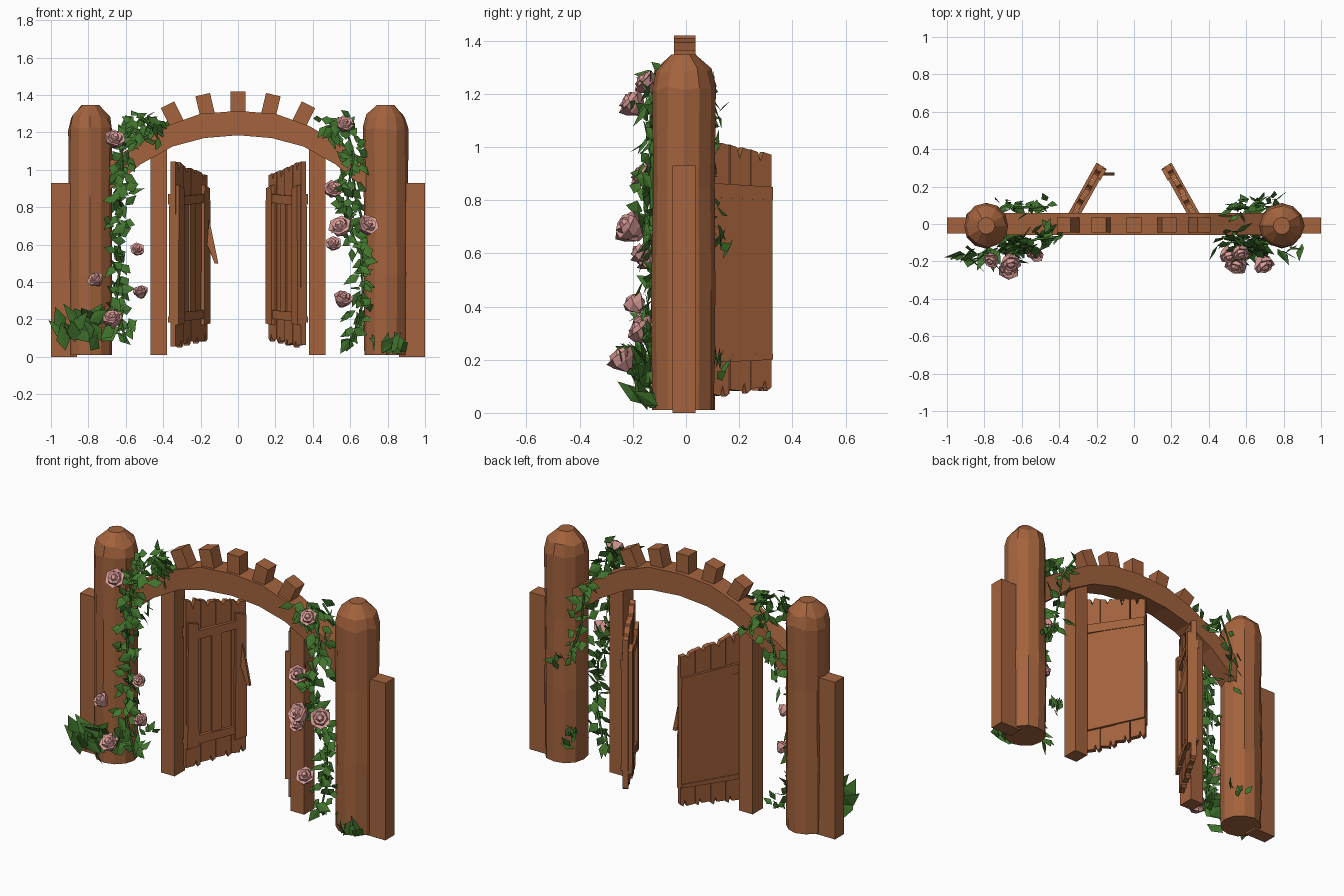
import bpy, bmesh, math, random
from mathutils import Vector, Matrix

random.seed(7)
rnd = random.uniform
if "Cube" in bpy.data.objects:
    bpy.data.objects.remove(bpy.data.objects["Cube"], do_unlink=True)


def material(name, rgb):
    m = bpy.data.materials.new(name)
    m.use_nodes = True
    m.diffuse_color = (*rgb, 1)
    m.node_tree.nodes["Principled BSDF"].inputs["Base Color"].default_value = (*rgb, 1)
    return m


WOOD = material("warm wood", (0.37, 0.125, 0.047))
LEAF = material("leaf green", (0.055, 0.18, 0.027))
PINK = material("rose pink", (0.72, 0.34, 0.32))


def finish(name, bm, mat, matrix=None):
    if matrix:
        bm.transform(matrix)
    bmesh.ops.recalc_face_normals(bm, faces=bm.faces)
    me = bpy.data.meshes.new(name)
    bm.to_mesh(me)
    bm.free()
    me.materials.append(mat)
    ob = bpy.data.objects.new(name, me)
    bpy.context.collection.objects.link(ob)


def prism(name, outline, y0, y1, matrix=None):
    """Extrude an x-z outline from y0 to y1."""
    bm = bmesh.new()
    face = bm.faces.new([bm.verts.new((x, y0, z)) for x, z in outline])
    ext = bmesh.ops.extrude_face_region(bm, geom=[face])["geom"]
    verts = [g for g in ext if isinstance(g, bmesh.types.BMVert)]
    bmesh.ops.translate(bm, verts=verts, vec=(0, y1 - y0, 0))
    finish(name, bm, WOOD, matrix)


def rect(x0, x1, z0, z1):
    return [(x0, z0), (x1, z0), (x1, z1), (x0, z1)]


def skin(bm, rings):
    """Bridge a stack of equal rings and cap both ends."""
    n = len(rings[0])
    for a, b in zip(rings, rings[1:]):
        for i in range(n):
            j = (i + 1) % n
            bm.faces.new((a[i], a[j], b[j], b[i]))
    bm.faces.new(rings[0])
    bm.faces.new(rings[-1])


def log_post(name, x):
    """Faceted round post with a domed, slightly uneven top."""
    bm = bmesh.new()
    rings = []
    sides = 12
    profile = [(0.118, 0.01), (0.12, 0.45), (0.116, 0.85), (0.12, 1.22), (0.105, 1.285), (0.045, 1.348)]
    for r, z in profile:
        ring = []
        for i in range(sides):
            a = math.tau * i / sides
            k = r * rnd(0.97, 1.03)
            dz = rnd(-0.015, 0.015) if 0.1 < z < 1.3 else 0
            ring.append(bm.verts.new((x + k * math.cos(a), -0.01 + k * math.sin(a), z + dz)))
        rings.append(ring)
    skin(bm, rings)
    finish(name, bm, WOOD)


# Posts and side boards
for side, s in (("left", 1), ("right", -1)):
    flip = Matrix.Scale(s, 4, (1, 0, 0))
    log_post(side + "_log_post", 0.79 * s)
    prism(side + "_side_board", rect(0.86, 1.0, 0, 0.93), -0.05, 0.035, flip)
    prism(side + "_gate_post", rect(0.38, 0.468, 0.01, 1.13), -0.05, 0.045, flip)

# Arch beam
outer = [(0, 1.315), (0.2, 1.3), (0.38, 1.235), (0.54, 1.14), (0.7, 1.04)]
inner = [(0.7, 0.88), (0.52, 1.03), (0.35, 1.125), (0.18, 1.17), (0, 1.185)]
half = outer + inner
mirrored = [(-x, z) for x, z in reversed(half) if x > 0]
prism("arch_beam", half + mirrored, -0.06, 0.06)

# Blocks on top of the arch
for i in range(-2, 3):
    x = 0.175 * i
    turn = Matrix.Translation((x, 0, 1.36 - 0.0165 * i * i)) @ Matrix.Rotation(0.23 * i, 4, "Y")
    prism("arch_block", rect(-0.04, 0.04, -0.07, 0.06), -0.045, 0.035, turn)


# Open gate doors
def door(side, s):
    place = (Matrix.Scale(s, 4, (1, 0, 0)) @ Matrix.Translation((-0.348, 0.0, 0))
             @ Matrix.Rotation(math.radians(61), 4, "Z"))
    w = 0.09
    for i in range(4):
        u = i * w
        top, low = 1.045 - 0.018 * i, 0.05 + 0.011 * i
        plank = [(u, low + rnd(0, 0.02)), (u + 0.05, low + rnd(0, 0.02)), (u + 0.06, low + 0.04),
                 (u + 0.07, low), (u + w - 0.003, low + 0.012),
                 (u + w - 0.003, top - 0.02), (u + 0.055, top - rnd(0, 0.02)),
                 (u + 0.04, top - rnd(0.03, 0.06)), (u + 0.03, top - 0.01), (u, top)]
        shift = rnd(-0.004, 0.004)
        prism(side + "_door_plank", plank, -0.014 + shift, 0.016 + shift, place)
    # outer panel with rails
    prism(side + "_door_outer_panel", rect(0.004, 0.358, 0.21, 0.81), 0.012, 0.026, place)
    prism(side + "_door_outer_top_rail", [(0.0, 0.815), (0.357, 0.8), (0.357, 0.85), (0, 0.87)],
          0.012, 0.03, place)
    prism(side + "_door_outer_low_rail", [(0.0, 0.185), (0.357, 0.2), (0.357, 0.222), (0, 0.215)],
          0.012, 0.03, place)
    # inner frame
    for u in (0.0, 0.285):
        prism(side + "_door_stile", [(u, 0.17), (u + 0.07, 0.18), (u + 0.065, 0.9), (u + 0.005, 0.92)],
              -0.034, -0.01, place)
    prism(side + "_door_middle_stile", rect(0.15, 0.21, 0.2, 0.82), -0.024, -0.01, place)
    for z in (0.19, 0.81):
        prism(side + "_door_rail", [(0.06, z), (0.3, z + 0.015), (0.3, z + 0.06), (0.06, z + 0.05)],
              -0.03, -0.01, place)


door("right", 1)
door("left", -1)
# Loose splinter on the right door
prism("door_splinter", [(-0.155, 0.74), (-0.105, 0.5), (-0.125, 0.5), (-0.165, 0.6)], 0.26, 0.275)


# Foliage
def add_leaf(bm, base, direction, length, width, face_y):
    """Thin pointed leaf, folded along its midrib and closed underneath."""
    d = direction.normalized()
    side = d.cross(Vector((rnd(-0.6, 0.6), face_y, rnd(0, 0.8)))).normalized()
    up = side.cross(d)
    middle = base + d * length * 0.4 - up * width * 0.3
    a, b, tip, c = [bm.verts.new(p) for p in (base, middle + side * width,
                                              base + d * length - up * length * 0.1, middle - side * width)]
    for f in ((a, b, tip), (a, tip, c), (a, c, b), (b, c, tip)):
        bm.faces.new(f)


def along(path, t):
    f = t * (len(path) - 1)
    i = min(int(f), len(path) - 2)
    return path[i].lerp(path[i + 1], f - i)


def vine(name, path, count, face_y):
    path = [Vector(p) for p in path]
    curve = bpy.data.curves.new(name + "_stem", "CURVE")
    curve.dimensions = "3D"
    curve.bevel_depth = 0.007
    curve.bevel_resolution = 0
    line = curve.splines.new("POLY")
    line.points.add(len(path) - 1)
    for p, q in zip(line.points, path):
        p.co = (*q, 1)
    curve.materials.append(LEAF)
    bpy.context.collection.objects.link(bpy.data.objects.new(name + "_stem", curve))
    bm = bmesh.new()
    for i in range(count):
        base = along(path, (i + rnd(0, 1)) / count)
        base = base + Vector((rnd(-0.042, 0.042), rnd(-0.045, 0.045), rnd(-0.04, 0.04)))
        add_leaf(bm, base, Vector((rnd(-1, 1), rnd(-0.7, 0.7), rnd(-1.1, 0.7))),
                 rnd(0.06, 0.105), rnd(0.019, 0.032), face_y)
    finish(name + "_leaves", bm, LEAF)


vine("right_front_vine", [(-0.4, -0.07, 1.18), (-0.52, -0.08, 1.28), (-0.62, -0.12, 1.14),
     (-0.62, -0.12, 0.95), (-0.64, -0.12, 0.75), (-0.63, -0.11, 0.5), (-0.65, -0.12, 0.3),
     (-0.6, -0.1, 0.08)], 130, -1)
vine("left_front_vine", [(0.47, -0.07, 1.23), (0.57, -0.09, 1.25), (0.62, -0.12, 1.08),
     (0.59, -0.13, 0.9), (0.58, -0.13, 0.72), (0.66, -0.12, 0.55), (0.67, -0.12, 0.3),
     (0.61, -0.1, 0.08)], 120, -1)
vine("right_back_vine", [(-0.46, 0.09, 1.12), (-0.56, 0.09, 1.24), (-0.64, 0.09, 1.05),
     (-0.64, 0.07, 0.85)], 22, 1)
vine("left_back_vine", [(0.5, 0.08, 1.22), (0.6, 0.09, 1.08), (0.63, 0.08, 0.85),
     (0.68, 0.1, 0.68)], 26, 1)


# Leaf clumps on the posts and at their feet
def leaf_clump(name, centre, count, reach, tall, size, face_y):
    bm = bmesh.new()
    for i in range(count):
        base = Vector(centre) + Vector((rnd(-1, 1) * reach, rnd(-0.03, 0.03), rnd(0, tall)))
        add_leaf(bm, base, Vector((rnd(-0.7, 0.7), rnd(0, 0.6) * face_y, rnd(0.15, 1))),
                 rnd(0.75, 1.1) * size, size * 0.25, face_y)
    finish(name, bm, LEAF)


leaf_clump("right_foot_leaves", (-0.82, -0.15, 0.02), 24, 0.14, 0.2, 0.16, -1)
leaf_clump("left_foot_leaves", (0.83, -0.13, 0.01), 9, 0.07, 0.02, 0.14, -1)
leaf_clump("left_back_foot_leaves", (0.69, 0.1, 0.12), 9, 0.04, 0.08, 0.08, 1)
leaf_clump("left_back_post_leaves", (0.74, 0.11, 0.57), 6, 0.03, 0.05, 0.08, 1)
leaf_clump("right_back_foot_leaves", (-0.68, 0.1, 0.12), 6, 0.04, 0.08, 0.07, 1)


# Roses: a cup of nested, twisted petal rings with leaves behind
def rose(x, y, z, r, leaves):
    bm = bmesh.new()
    rings = []
    for i, (rad, rise) in enumerate(((0.3, -0.9), (0.9, -0.2), (1.12, 0.4), (0.8, 0.3),
                                     (0.7, 0.68), (0.42, 0.55), (0.25, 0.85))):
        rings.append([bm.verts.new((math.cos(a) * rad * r, math.sin(a) * rad * r, (rise + rnd(-0.08, 0.08)) * r))
                      for a in (math.tau * k / 6 + 0.3 * i for k in range(6))])
    skin(bm, rings)
    finish("rose", bm, PINK, Matrix.Translation((x, y, z)) @ Matrix.Rotation(rnd(-0.6, 0.6), 4, "Z")
           @ Matrix.Rotation(rnd(0.6, 1.2), 4, "X"))
    if leaves:
        leaf_clump("rose_leaves", (x, y + 0.03, z - 0.03), leaves, 0.04, 0.03, 0.08, -1)


for spec in ((-0.66, -0.2, 1.16, 0.052, 2), (-0.54, -0.15, 0.57, 0.036, 0), (-0.76, -0.19, 0.41, 0.042, 1),
             (-0.52, -0.16, 0.345, 0.038, 0), (-0.67, -0.24, 0.2, 0.052, 3),
             (0.57, -0.15, 1.24, 0.045, 2), (0.505, -0.16, 0.89, 0.048, 0), (0.55, -0.21, 0.69, 0.058, 2),
             (0.69, -0.21, 0.7, 0.054, 2), (0.51, -0.17, 0.6, 0.04, 0), (0.56, -0.17, 0.305, 0.048, 0)):
    rose(*spec)
